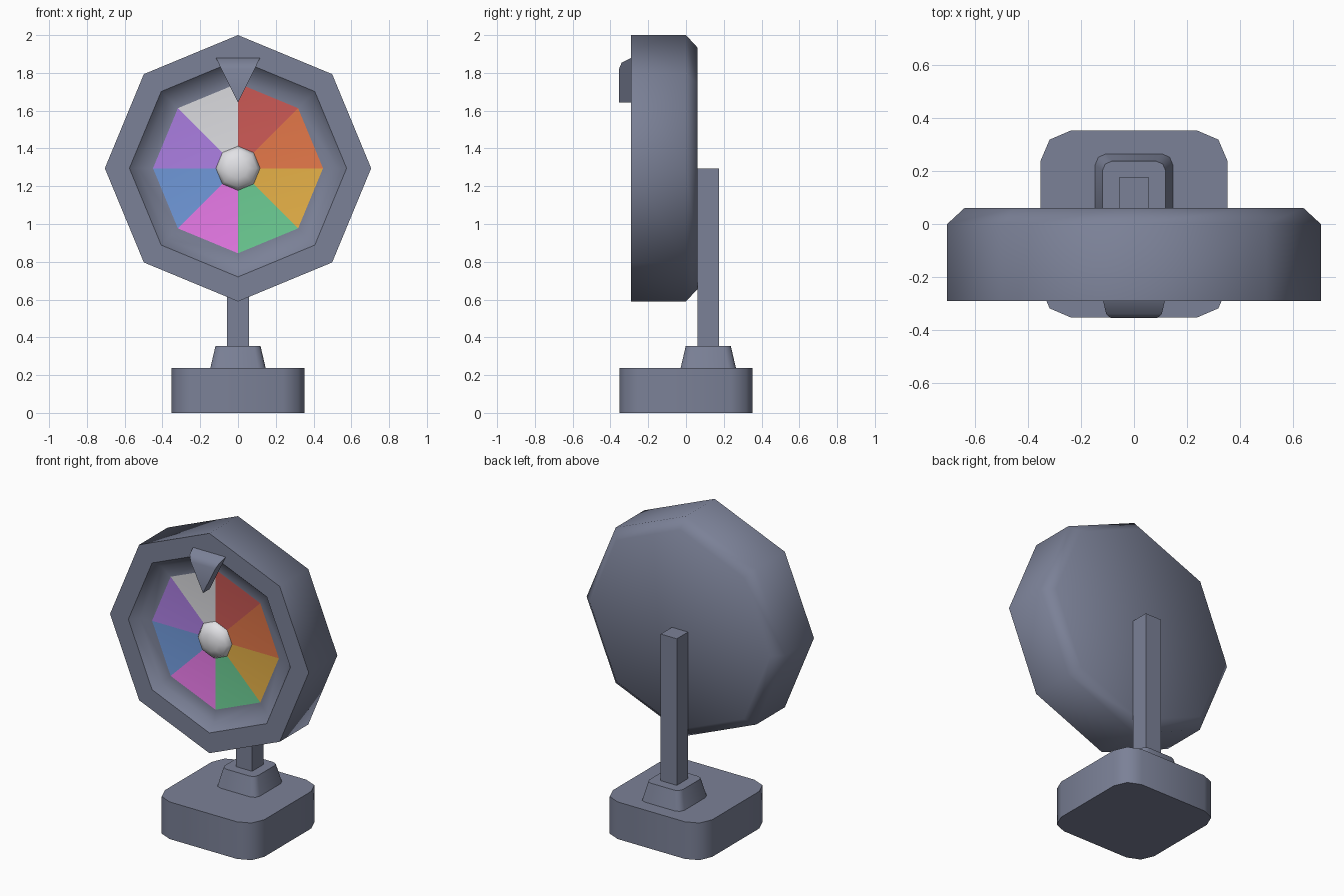
import bpy, bmesh, math

if "Cube" in bpy.data.objects:
    bpy.data.objects.remove(bpy.data.objects["Cube"])

CZ = 1.295  # height of the wheel centre


def lin(c):
    c /= 255
    return c / 12.92 if c <= 0.04045 else ((c + 0.055) / 1.055) ** 2.4


def material(name, rgb):
    m = bpy.data.materials.new(name)
    m.diffuse_color = (*[lin(c) for c in rgb], 1)
    m.use_nodes = True
    m.node_tree.nodes["Principled BSDF"].inputs["Base Color"].default_value = m.diffuse_color
    return m


grey = material("slate_grey", (123, 129, 151))
white = material("white", (226, 226, 230))
# sectors counter-clockwise from +x as seen from the front
sectors = [
    material("orange", (230, 121, 74)),
    material("red", (209, 92, 88)),
    white,
    material("purple", (175, 129, 230)),
    material("blue", (112, 153, 218)),
    material("pink", (230, 121, 230)),
    material("green", (107, 202, 146)),
    material("yellow", (229, 176, 71)),
]


def finish(name, bm, mats, angle=46):
    bmesh.ops.recalc_face_normals(bm, faces=bm.faces)
    me = bpy.data.meshes.new(name)
    bm.to_mesh(me)
    bm.free()
    for m in mats:
        me.materials.append(m)
    for p in me.polygons:
        p.use_smooth = True
    me.set_sharp_from_angle(angle=math.radians(angle))
    ob = bpy.data.objects.new(name, me)
    bpy.context.collection.objects.link(ob)
    return ob


def loft(rings):
    """Skin a list of point rings; a ring of one point closes to a tip."""
    bm = bmesh.new()
    vs = [[bm.verts.new(p) for p in r] for r in rings]
    for a, b in zip(vs, vs[1:]):
        n = max(len(a), len(b))
        for i in range(n):
            j = (i + 1) % n
            if len(a) == 1:
                bm.faces.new((a[0], b[j], b[i]))
            elif len(b) == 1:
                bm.faces.new((a[i], a[j], b[0]))
            else:
                bm.faces.new((a[i], a[j], b[j], b[i]))
    for r in (vs[0], vs[-1]):
        if len(r) > 1:
            bm.faces.new(r)
    return bm


def octagon(r, y):
    if r == 0:
        return [(0, y, CZ)]
    return [(r * math.cos(k * math.pi / 4), y, CZ + r * math.sin(k * math.pi / 4))
            for k in range(8)]


def rounded_square(h, c, z, cy=0):
    corner = [(h, h - c), (h - 0.3 * c, h - 0.3 * c), (h - c, h)]
    pts = []
    for _ in range(4):
        pts += [(x, y + cy, z) for x, y in corner]
        corner = [(-y, x) for x, y in corner]
    return pts


# wheel housing with recessed, sector-coloured disc
profile = [(0, 0.06), (0.64, 0.06), (0.705, 0), (0.705, -0.29), (0.575, -0.29),
           (0.53, -0.24), (0.45, -0.228), (0, -0.228)]
bm = loft([octagon(r, y) for r, y in profile])
for f in bm.faces:
    c = f.calc_center_median()
    if abs(c.y + 0.228) < 0.001:
        a = math.atan2(c.z - CZ, c.x) % math.tau
        f.material_index = 1 + int(a / (math.pi / 4))
finish("wheel", bm, [grey] + sectors)

# domed hub
dome = [(0, -0.2), (0.118, -0.2), (0.117, -0.235), (0.1, -0.262), (0.055, -0.282), (0, -0.288)]
finish("hub", loft([octagon(r, y) for r, y in dome]), [white])

# pointer, bevelled toward the front
rings = [[(-w, y, z), (w, y, z), (0, y, 1.642)]
         for w, y, z in ((0.117, -0.288, 1.88), (0.105, -0.34, 1.855), (0.088, -0.355, 1.82))]
finish("pointer", loft(rings), [grey])

# post, collar and base
PY = 0.118
post = [[(x * 0.057, PY + y * 0.057, z) for x, y in ((1, 1), (-1, 1), (-1, -1), (1, -1))]
        for z in (0.3, CZ)]
finish("post", loft(post), [grey])
finish("collar", loft([rounded_square(0.147, 0.04, 0.235, PY),
                       rounded_square(0.119, 0.035, 0.355, PY)]), [grey])
finish("base", loft([rounded_square(0.353, 0.115, 0),
                     rounded_square(0.353, 0.115, 0.238)]), [grey])
